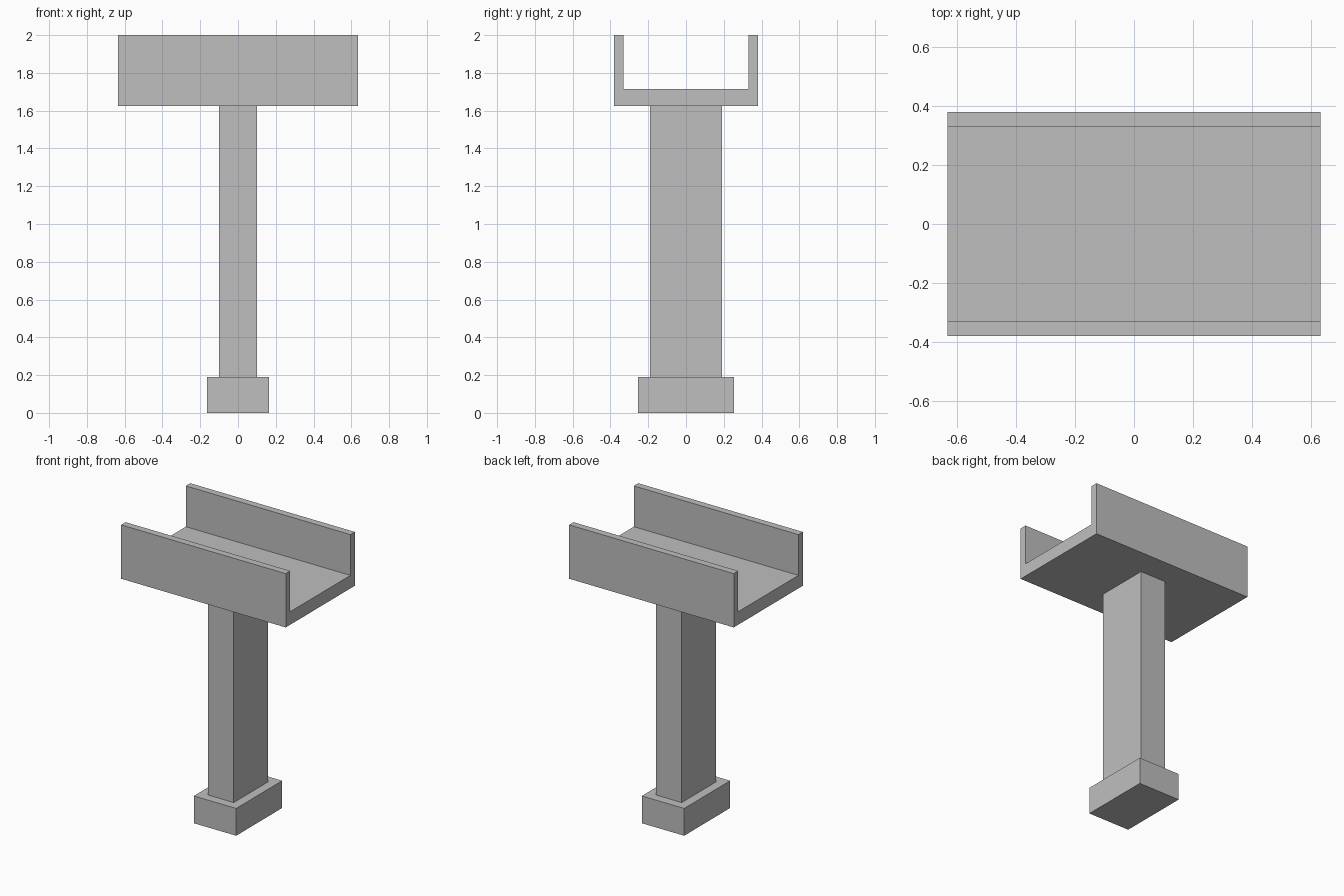
import bpy
import bmesh
from mathutils import Vector

default = bpy.data.objects.get("Cube")
if default:
    bpy.data.objects.remove(default, do_unlink=True)

# One concrete colour throughout
GREY = (0.52, 0.52, 0.52, 1.0)
concrete = bpy.data.materials.new("concrete_grey")
concrete.use_nodes = True
concrete.diffuse_color = GREY
concrete.node_tree.nodes["Principled BSDF"].inputs["Base Color"].default_value = GREY


def extrude_profile(name, points, direction):
    """Extrude a closed planar outline along a direction into a solid."""
    bm = bmesh.new()
    face = bm.faces.new([bm.verts.new(p) for p in points])
    result = bmesh.ops.extrude_face_region(bm, geom=[face], use_keep_orig=True)
    moved = [g for g in result["geom"] if isinstance(g, bmesh.types.BMVert)]
    bmesh.ops.translate(bm, verts=moved, vec=Vector(direction))
    bmesh.ops.recalc_face_normals(bm, faces=bm.faces[:])
    mesh = bpy.data.meshes.new(name)
    bm.to_mesh(mesh)
    bm.free()
    mesh.materials.append(concrete)
    obj = bpy.data.objects.new(name, mesh)
    bpy.context.collection.objects.link(obj)
    return obj


def block(name, half_x, half_y, bottom, top):
    """Upright rectangular block centred on the vertical axis."""
    outline = [(sx * half_x, sy * half_y, bottom)
               for sx, sy in ((-1, -1), (1, -1), (1, 1), (-1, 1))]
    return extrude_profile(name, outline, (0, 0, top - bottom))


# Footing and pier
FOOTING_TOP, PIER_TOP = 0.19, 1.625
block("footing", 0.163, 0.253, 0, FOOTING_TOP)
block("pier", 0.1, 0.19, FOOTING_TOP, PIER_TOP)

# U-shaped channel deck: half the section, mirrored across y
HALF_LENGTH, HALF_WIDTH, INNER = 0.634, 0.38, 0.331
FLOOR, RIM = 1.716, 2.0
half = [(HALF_WIDTH, PIER_TOP), (HALF_WIDTH, RIM), (INNER, RIM), (INNER, FLOOR)]
section = half + [(-y, z) for y, z in reversed(half)]
extrude_profile("channel_deck",
                [(-HALF_LENGTH, y, z) for y, z in section],
                (2 * HALF_LENGTH, 0, 0))
